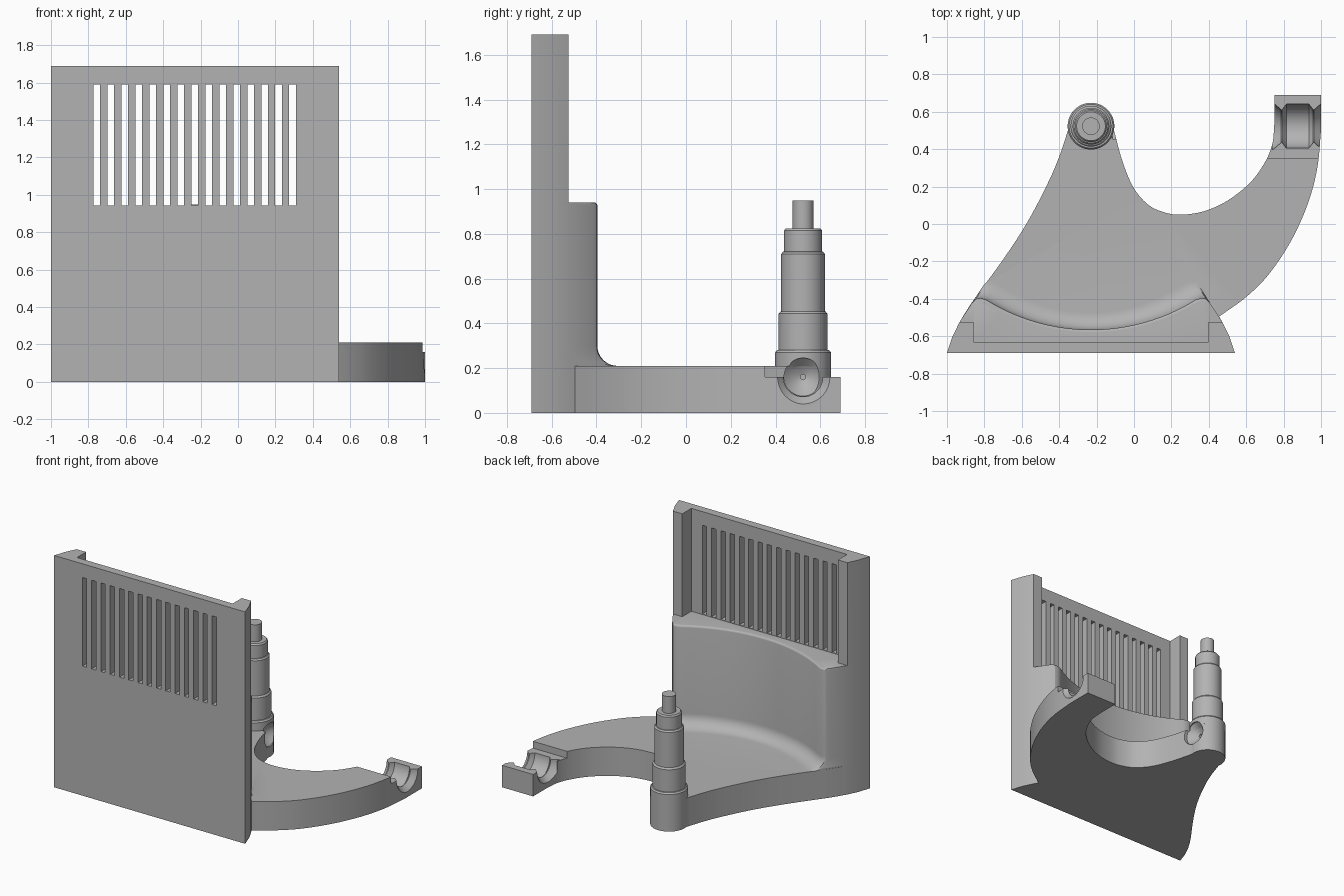
import bpy, bmesh, math
from mathutils import Vector

if "Cube" in bpy.data.objects:
    bpy.data.objects.remove(bpy.data.objects["Cube"])

grey = bpy.data.materials.new("plain_grey")
grey.use_nodes = True
GREY = (0.45, 0.45, 0.45, 1)
grey.diffuse_color = GREY
grey.node_tree.nodes["Principled BSDF"].inputs["Base Color"].default_value = GREY

MID = -0.23          # symmetry line of the back panel, and post position
PIN_Y, PIN_Z = 0.523, 0.16
DECK, SHELF, TOP = 0.21, 0.94, 1.69


def make(name, bm):
    bmesh.ops.recalc_face_normals(bm, faces=bm.faces)
    me = bpy.data.meshes.new(name)
    bm.to_mesh(me)
    bm.free()
    me.materials.append(grey)
    ob = bpy.data.objects.new(name, me)
    bpy.context.collection.objects.link(ob)
    return ob


def loft(name, rings):
    """Skin a stack of equal-length rings and cap both ends."""
    bm = bmesh.new()
    loops = [[bm.verts.new(p) for p in ring] for ring in rings]
    n = len(loops[0])
    for a, b in zip(loops, loops[1:]):
        for i in range(n):
            j = (i + 1) % n
            bm.faces.new((a[i], a[j], b[j], b[i]))
    bm.faces.new(loops[0][::-1])
    bm.faces.new(loops[-1])
    return make(name, bm)


def prism(name, outline, z0, z1):
    return loft(name, [[(x, y, z) for x, y in outline] for z in (z0, z1)])


def lathe(name, profile, centre, axis="Z", sides=48):
    """Turn (radius, position) pairs about an axis through centre."""
    rings = []
    for r, h in profile:
        ring = []
        for i in range(sides):
            a = math.tau * (i + 0.5) / sides
            c, s = r * math.cos(a), r * math.sin(a)
            p = (c, s, h) if axis == "Z" else (h, c, s)
            ring.append(Vector(p) + Vector(centre))
        rings.append(ring)
    return loft(name, rings)


def boxes(name, bounds):
    bm = bmesh.new()
    for lo, hi in bounds:
        lo, hi = Vector(lo), Vector(hi)
        new = bmesh.ops.create_cube(bm, size=1)["verts"]
        for v in new:
            v.co = (lo + hi) / 2 + v.co * (hi - lo)
    return make(name, bm)


def combine(target, tool, operation, keep=False):
    mod = target.modifiers.new("combine", "BOOLEAN")
    mod.operation, mod.solver, mod.object = operation, "EXACT", tool
    bpy.context.view_layer.update()
    deps = bpy.context.evaluated_depsgraph_get()
    me = bpy.data.meshes.new_from_object(target.evaluated_get(deps))
    target.modifiers.clear()
    target.data = me
    if not keep:
        bpy.data.objects.remove(tool)


def smooth_path(pts, steps=6):
    """Catmull-Rom curve through the points."""
    p = [Vector(q) for q in pts]
    p = [2 * p[0] - p[1]] + p + [2 * p[-1] - p[-2]]
    out = []
    for a, b, c, d in zip(p, p[1:], p[2:], p[3:]):
        for k in range(steps):
            t = k / steps
            out.append(0.5 * (2 * b + (c - a) * t + (2 * a - 5 * b + 4 * c - d) * t * t
                              + (3 * b - a - 3 * c + d) * t ** 3))
    return [tuple(q) for q in out] + [tuple(p[-2])]


def mirror(pts):
    return [(2 * MID - x, y) for x, y in reversed(pts)]


# Deck: flowing outline from panel to post neck to cradle arm
side = [(-1, -0.69), (-0.97, -0.6), (-0.933, -0.525)]
left_edge = smooth_path([(-0.933, -0.525), (-0.86, -0.41), (-0.7, -0.19), (-0.57, 0.01),
                         (-0.46, 0.22), (-0.4, 0.36), (MID - 0.123, 0.5)])
neck = [(MID - 0.125 * math.cos(a), PIN_Y + 0.125 * math.sin(a))
        for a in (math.pi * i / 24 for i in range(25))]
inner_edge = smooth_path([(-0.107, 0.5), (-0.06, 0.33), (0.0, 0.19), (0.08, 0.1),
                          (0.17, 0.06), (0.26, 0.05), (0.38, 0.07), (0.5, 0.125),
                          (0.62, 0.22), (0.7, 0.33), (0.74, 0.43), (0.75, 0.53)])
outer_edge = smooth_path([(1, 0.5), (0.98, 0.3), (0.93, 0.11), (0.84, -0.09),
                          (0.72, -0.27), (0.6, -0.39), (0.455, -0.495)])
outline = (side + left_edge[1:] + neck + inner_edge + [(0.75, 0.69), (1, 0.69)]
           + outer_edge + mirror(side))
deck = prism("deck_and_back_panel", outline, 0, DECK)

# Lower back panel: concave rear with a cove at the foot and a rounded rim
half = [(-0.862, -0.415), (-0.845, -0.4), (-0.82, -0.396), (-0.79, -0.405)]
R = ((0.56 ** 2) + 0.16 ** 2) / (2 * 0.16)
hollow = []
for i in range(1, 24):
    x = -0.56 + 1.12 * i / 24
    hollow.append((MID + x, -0.565 + R - math.sqrt(R * R - x * x)))
rear = half + hollow + mirror(half)


def panel_ring(z, out):
    moved = [(x - 0.65 * out * max(-1, min(1, (x - MID) / 0.5)), y + out) for x, y in rear]
    return [(x, y, z) for x, y in side + moved + mirror(side)]


rings = []
for i in range(9):
    a = math.pi / 2 * i / 8
    rings.append(panel_ring(DECK + 0.09 * (1 - math.cos(a)), 0.09 * (1 - math.sin(a))))
for i in range(5):
    a = math.pi / 2 * i / 4
    rings.append(panel_ring(SHELF - 0.014 * (1 - math.sin(a)), -0.014 * (1 - math.cos(a))))
combine(deck, loft("panel_lower", rings), "UNION")

# Upper back panel: thin plate between two side rails, with vertical vents
rail = side + [(-0.858, -0.525), (-0.858, -0.63)]
upper = prism("panel_upper", rail + mirror(rail), SHELF, TOP)
slots = [((-0.772 + 0.0747 * i, -0.8, SHELF + 0.004), (-0.737 + 0.0747 * i, -0.55, 1.59))
         for i in range(15)]
combine(upper, boxes("vent_cutter", slots), "DIFFERENCE")
combine(deck, upper, "UNION")

# Cradle: lowered arm end with a waisted half-round seat
combine(deck, boxes("step_cutter", [((0.6, 0.353, PIN_Z), (1.1, 0.8, 0.4))]), "DIFFERENCE")
seat = [(0.125, 0.74), (0.12, 0.75), (0.088, 0.787), (0.088, 0.792), (0.118, 0.815),
        (0.118, 0.935), (0.088, 0.958), (0.088, 0.963), (0.12, 1.0), (0.125, 1.01)]
combine(deck, lathe("seat_cutter", seat, (0, PIN_Y, PIN_Z), "X"), "DIFFERENCE")

# Stepped post
tiers = [(0.125, 0.28), (0.109, 0.453), (0.098, 0.72), (0.085, 0.825)]
profile = [(0.125, DECK)]
for r, z in tiers:
    profile += [(r, profile[-1][1] + 0.001), (r, z - 0.01), (r - 0.008, z)]
post = lathe("stepped_post", profile, (MID, PIN_Y, 0))
tip = lathe("post_tip", [(0.047, 0.82), (0.047, 0.948)], (MID, PIN_Y, 0), sides=24)

# Conical pivot socket in the side of the post, facing the cradle
socket = lathe("socket_cutter", [(0.012, -0.185), (0.012, -0.165), (0.05, -0.15),
                                 (0.085, -0.115), (0.085, -0.03)], (0, PIN_Y, PIN_Z), "X")
combine(post, socket, "DIFFERENCE", keep=True)
combine(deck, socket, "DIFFERENCE")

bpy.ops.object.select_all(action="DESELECT")
for ob in (deck, post, tip):
    ob.select_set(True)
    bpy.context.view_layer.objects.active = ob
bpy.ops.object.shade_smooth_by_angle(angle=math.radians(30))
